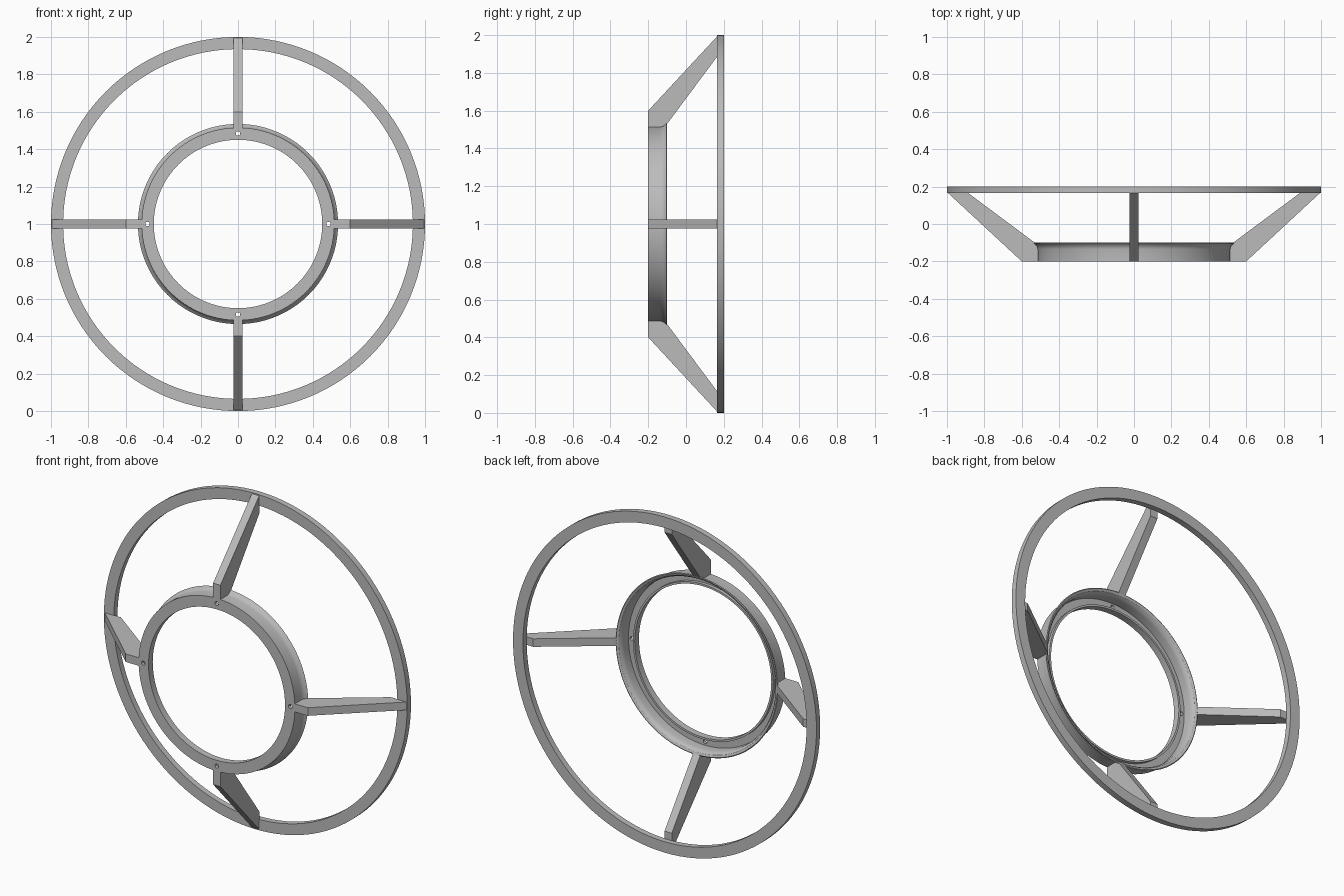
import bpy, bmesh
from math import radians, pi
from mathutils import Matrix, Vector

cube = bpy.data.objects.get("Cube")
if cube:
    bpy.data.objects.remove(cube, do_unlink=True)

grey = bpy.data.materials.new("plain grey")
grey.use_nodes = True
COLOR = (0.5, 0.5, 0.5, 1)
grey.diffuse_color = COLOR
grey.node_tree.nodes["Principled BSDF"].inputs["Base Color"].default_value = COLOR

CENTRE = Vector((0, 0, 1))
SEGMENTS = 128


def finish(bm, name, smooth=False):
    bmesh.ops.recalc_face_normals(bm, faces=bm.faces)
    mesh = bpy.data.meshes.new(name)
    bm.to_mesh(mesh)
    bm.free()
    mesh.materials.append(grey)
    obj = bpy.data.objects.new(name, mesh)
    bpy.context.collection.objects.link(obj)
    obj.location = CENTRE
    bpy.ops.object.select_all(action='DESELECT')
    obj.select_set(True)
    bpy.context.view_layer.objects.active = obj
    if smooth:
        bpy.ops.object.shade_smooth_by_angle(angle=radians(30))
    return obj


def lathe(name, profile):
    """Spin a closed (radius, depth) profile around the y axis."""
    bm = bmesh.new()
    verts = [bm.verts.new((r, y, 0)) for r, y in profile]
    edges = [bm.edges.new((v, verts[i - 1])) for i, v in enumerate(verts)]
    bmesh.ops.spin(bm, geom=verts + edges, cent=(0, 0, 0), axis=(0, 1, 0),
                   angle=2 * pi, steps=SEGMENTS, use_merge=True)
    bmesh.ops.remove_doubles(bm, verts=bm.verts, dist=1e-5)
    return finish(bm, name, smooth=True)


# Large rear hoop
lathe("outer_ring", [(0.935, 0.165), (1, 0.165), (1, 0.2), (0.935, 0.2)])

# Hub: front plate, inner lip and outer wall with a flared back edge
hub = lathe("hub_ring", [
    (0.45, -0.2), (0.515, -0.2), (0.515, -0.135), (0.518, -0.122),
    (0.525, -0.112), (0.535, -0.103), (0.53, -0.1), (0.518, -0.105),
    (0.508, -0.12), (0.505, -0.135), (0.505, -0.18), (0.462, -0.18),
    (0.462, -0.16), (0.45, -0.16)])

# Screw holes through the front plate
bm = bmesh.new()
for i in range(4):
    turn = Matrix.Rotation(i * pi / 2, 4, 'Y')
    place = turn @ Matrix.Translation((0.484, -0.19, 0)) @ Matrix.Rotation(pi / 2, 4, 'X')
    bmesh.ops.create_cone(bm, cap_ends=True, segments=20, radius1=0.012,
                          radius2=0.012, depth=0.1, matrix=place)
cutter = finish(bm, "hole_cutter")
cutter.hide_render = True
cut = hub.modifiers.new("holes", 'BOOLEAN')
cut.operation = 'DIFFERENCE'
cut.solver = 'EXACT'
cut.object = cutter
bpy.context.view_layer.objects.active = hub
# Holes go before the smoothing modifier, if there is one
bpy.ops.object.modifier_move_to_index(modifier="holes", index=0)
bpy.ops.object.modifier_apply(modifier="holes")
bpy.data.objects.remove(cutter, do_unlink=True)

# Four slanted spokes
SPOKE = [(0.51, -0.2), (0.6, -0.2), (0.997, 0.168), (0.89, 0.168),
         (0.53, -0.1), (0.51, -0.12)]
for i, side in enumerate(("left", "bottom", "right", "top")):
    bm = bmesh.new()
    face = bm.faces.new([bm.verts.new((r, y, -0.024)) for r, y in SPOKE])
    grown = bmesh.ops.extrude_face_region(bm, geom=[face])["geom"]
    bmesh.ops.translate(bm, vec=(0, 0, 0.048),
                        verts=[g for g in grown if isinstance(g, bmesh.types.BMVert)])
    bmesh.ops.rotate(bm, verts=bm.verts, cent=(0, 0, 0),
                     matrix=Matrix.Rotation(i * pi / 2, 3, 'Y'))
    finish(bm, side + "_spoke")
